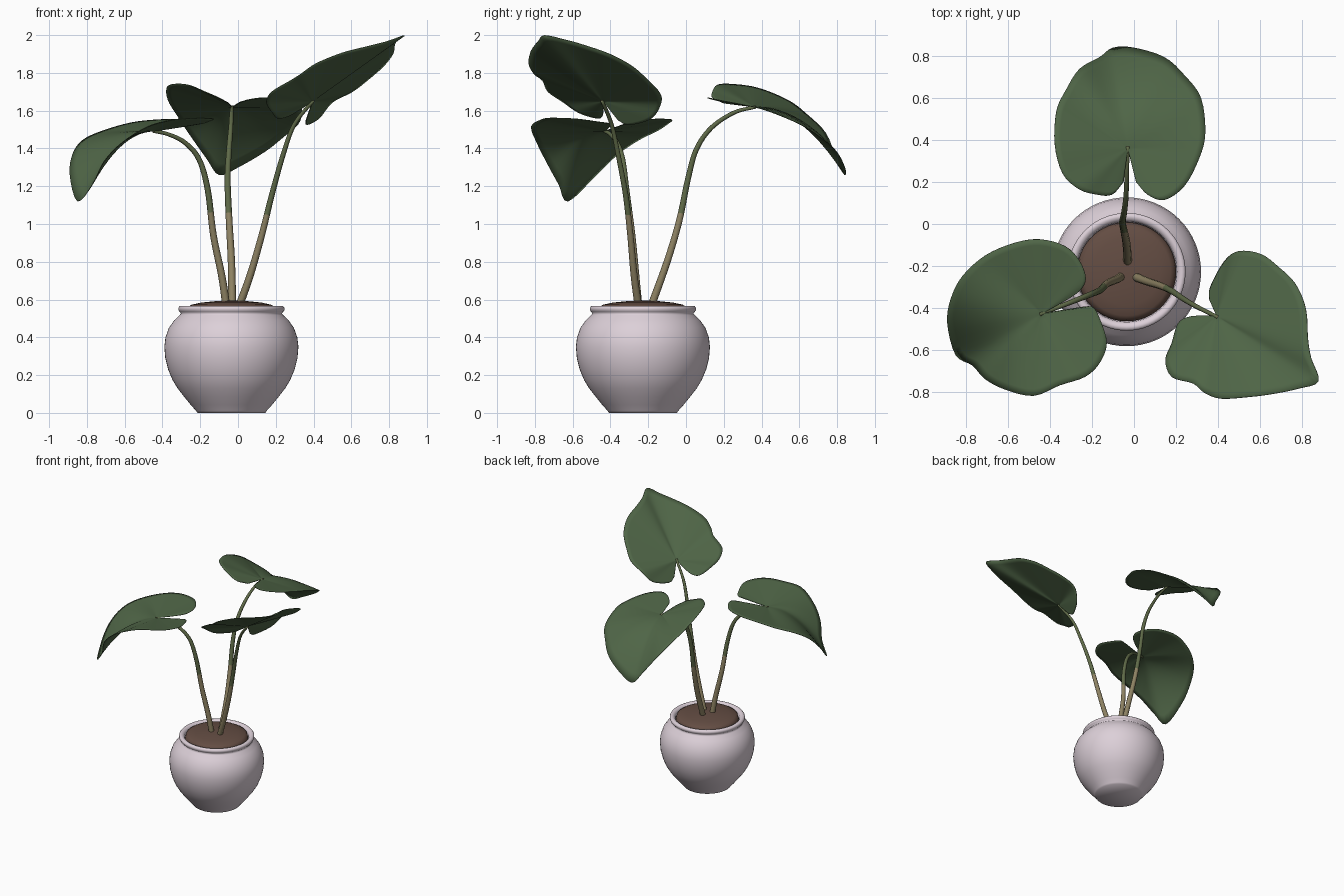
import bpy, bmesh, math
from mathutils import Vector


def material(name, rgb):
    m = bpy.data.materials.new(name)
    m.diffuse_color = (*rgb, 1)
    return m


POT = material("pale pinkish glaze", (0.72, 0.63, 0.69))
SOIL = material("brown soil", (0.127, 0.074, 0.056))
LEAF = material("leaf green", (0.078, 0.130, 0.062))
STEM_LOW = material("pale khaki stem", (0.27, 0.225, 0.125))
STEM_TOP = material("olive green stem", (0.115, 0.145, 0.065))
CENTRE = Vector((-0.035, -0.228, 0))


def finish(name, bm, mats):
    bmesh.ops.recalc_face_normals(bm, faces=bm.faces)
    for f in bm.faces:
        f.smooth = True
    me = bpy.data.meshes.new(name)
    bm.to_mesh(me)
    bm.free()
    for m in mats:
        me.materials.append(m)
    ob = bpy.data.objects.new(name, me)
    bpy.context.collection.objects.link(ob)
    return ob


def smooth_path(pts, steps):
    """Catmull-Rom curve through 3D points."""
    p = [Vector(q) for q in pts]
    p = [2 * p[0] - p[1]] + p + [2 * p[-1] - p[-2]]
    out = []
    for i in range(1, len(p) - 2):
        a, b, c, d = p[i - 1:i + 3]
        for k in range(steps):
            t = k / steps
            out.append(0.5 * (2 * b + (c - a) * t + (2 * a - 5 * b + 4 * c - d) * t * t
                              + (3 * b - a - 3 * c + d) * t ** 3))
    return out + [p[-2]]


def bridge(bm, r1, r2):
    n = len(r1)
    return [bm.faces.new((r1[i], r1[(i + 1) % n], r2[(i + 1) % n], r2[i])) for i in range(n)]


def lathe(name, profile, mat, n=64):
    """Revolve (radius, z) points; radius 0 makes a single pole."""
    bm = bmesh.new()
    prev = None
    for r, z in profile:
        if r == 0:
            ring = bm.verts.new(CENTRE + Vector((0, 0, z)))
        else:
            ring = [bm.verts.new(CENTRE + Vector((r * math.cos(2 * math.pi * i / n),
                                                  r * math.sin(2 * math.pi * i / n), z)))
                    for i in range(n)]
        if prev is not None:
            if isinstance(prev, list) and isinstance(ring, list):
                bridge(bm, prev, ring)
            else:
                pole, loop = (ring, prev) if isinstance(prev, list) else (prev, ring)
                for i in range(n):
                    bm.faces.new((pole, loop[i], loop[(i + 1) % n]))
        prev = ring
    return finish(name, bm, [mat])


def stem(name, pts, r0=0.021, r1=0.009, n=10):
    """Tapered tube, pale near the soil and green above."""
    path = smooth_path(pts, 6)
    bm = bmesh.new()
    rings = []
    for i, p in enumerate(path):
        d = (path[min(i + 1, len(path) - 1)] - path[max(i - 1, 0)]).normalized()
        u = d.cross(Vector((0.6, -0.8, 0.1))).normalized()
        v = d.cross(u)
        r = r0 + (r1 - r0) * i / (len(path) - 1)
        rings.append([bm.verts.new(p + r * (u * math.cos(a) + v * math.sin(a)))
                      for a in (2 * math.pi * k / n for k in range(n))])
    for a, b in zip(rings, rings[1:]):
        for f in bridge(bm, a, b):
            f.material_index = 0 if f.calc_center_median().z < 1.05 else 1
    bm.faces.new(rings[0])
    bm.faces.new(rings[-1])
    finish(name, bm, [STEM_LOW, STEM_TOP])


def leaf(name, joint, outline, rings=12):
    """Blade spread from the stem joint to its rim; falling parts curve, rising parts run straight."""
    joint = Vector(joint)
    rim = smooth_path(outline, 4)
    bm = bmesh.new()
    hub = bm.verts.new(joint)
    prev = None
    for k in range(1, rings + 1):
        s = k / rings
        row = []
        for q in rim:
            p = joint.lerp(q, s)
            dz = q.z - joint.z
            p.z = joint.z + dz * (s ** 2.1 if dz < 0 and name != "right_leaf" else s)
            row.append(bm.verts.new(p))
        for i in range(len(rim) - 1):
            if prev:
                bm.faces.new((prev[i], prev[i + 1], row[i + 1], row[i]))
            else:
                bm.faces.new((hub, row[i], row[i + 1]))
        prev = row
    ob = finish(name, bm, [LEAF])
    mod = ob.modifiers.new("thickness", "SOLIDIFY")
    mod.thickness = 0.004
    mod.offset = 0


# Pot with rolled rim
pot = lathe("pot", [(0, 0), (0.18, 0), (0.188, 0.012), (0.215, 0.042), (0.25, 0.085), (0.285, 0.13),
                    (0.312, 0.175), (0.335, 0.23), (0.35, 0.29), (0.355, 0.35), (0.349, 0.40),
                    (0.331, 0.45), (0.303, 0.49), (0.275, 0.517), (0.267, 0.527), (0.275, 0.535),
                    (0.281, 0.545), (0.281, 0.556), (0.274, 0.565), (0.262, 0.567), (0.25, 0.562),
                    (0.24, 0.55), (0.235, 0.50), (0.235, 0.45), (0, 0.45)], POT)

# Mounded soil
lathe("soil", [(0.236, 0.535), (0.229, 0.562), (0.21, 0.573), (0.16, 0.584), (0.08, 0.592), (0, 0.596)], SOIL, 48)

# Stems
stem("left_stem", [(-0.06, -0.25, 0.55), (-0.085, -0.265, 0.72), (-0.13, -0.285, 0.94), (-0.16, -0.315, 1.18),
                   (-0.205, -0.335, 1.34), (-0.28, -0.365, 1.43), (-0.37, -0.40, 1.475), (-0.45, -0.432, 1.492)])
stem("right_stem", [(0.0, -0.25, 0.55), (0.065, -0.275, 0.73), (0.127, -0.295, 0.945), (0.18, -0.32, 1.157),
                    (0.24, -0.36, 1.37), (0.30, -0.395, 1.53), (0.40, -0.445, 1.655)])
stem("back_stem", [(-0.03, -0.19, 0.55), (-0.035, -0.10, 0.80), (-0.047, -0.035, 1.02), (-0.055, 0.01, 1.236),
                   (-0.047, 0.055, 1.395), (-0.038, 0.135, 1.51), (-0.034, 0.255, 1.59), (-0.03, 0.37, 1.62)])

# Leaves: rim points run from one lobe, round the tip, to the other lobe
leaf("left_leaf", (-0.44, -0.428, 1.492), [
    (-0.345, -0.375, 1.51), (-0.26, -0.32, 1.53), (-0.23, -0.26, 1.55), (-0.26, -0.175, 1.555),
    (-0.33, -0.105, 1.555), (-0.45, -0.073, 1.55), (-0.57, -0.09, 1.535), (-0.71, -0.15, 1.495),
    (-0.82, -0.25, 1.445), (-0.875, -0.36, 1.37), (-0.89, -0.475, 1.26), (-0.85, -0.625, 1.12),
    (-0.77, -0.675, 1.21), (-0.71, -0.74, 1.33), (-0.615, -0.79, 1.43), (-0.48, -0.82, 1.515),
    (-0.355, -0.77, 1.55), (-0.235, -0.73, 1.56), (-0.165, -0.665, 1.56), (-0.13, -0.57, 1.555),
    (-0.16, -0.46, 1.54), (-0.2, -0.395, 1.53), (-0.28, -0.405, 1.52)])
leaf("right_leaf", (0.395, -0.44, 1.65), [
    (0.36, -0.36, 1.55), (0.365, -0.30, 1.525), (0.43, -0.18, 1.56), (0.50, -0.13, 1.645),
    (0.605, -0.143, 1.70), (0.69, -0.205, 1.765), (0.77, -0.285, 1.835), (0.82, -0.405, 1.90),
    (0.83, -0.55, 1.95), (0.845, -0.64, 1.975), (0.88, -0.75, 1.998), (0.785, -0.785, 1.965),
    (0.665, -0.81, 1.935), (0.55, -0.825, 1.905), (0.415, -0.833, 1.85), (0.335, -0.805, 1.795),
    (0.28, -0.76, 1.76), (0.18, -0.73, 1.70), (0.15, -0.65, 1.645), (0.18, -0.57, 1.59),
    (0.21, -0.475, 1.56), (0.265, -0.443, 1.57), (0.335, -0.438, 1.61)])
leaf("back_leaf", (-0.03, 0.36, 1.62), [
    (0.01, 0.20, 1.645), (0.065, 0.14, 1.66), (0.145, 0.115, 1.668), (0.24, 0.18, 1.655),
    (0.31, 0.31, 1.63), (0.34, 0.43, 1.60), (0.32, 0.60, 1.53), (0.24, 0.71, 1.46),
    (0.145, 0.795, 1.385), (0.0, 0.84, 1.30), (-0.1, 0.84, 1.26), (-0.165, 0.795, 1.345),
    (-0.26, 0.74, 1.48), (-0.325, 0.64, 1.58), (-0.37, 0.54, 1.655), (-0.378, 0.38, 1.72),
    (-0.34, 0.24, 1.74), (-0.26, 0.165, 1.735), (-0.175, 0.14, 1.70), (-0.105, 0.14, 1.67),
    (-0.05, 0.20, 1.64)])
